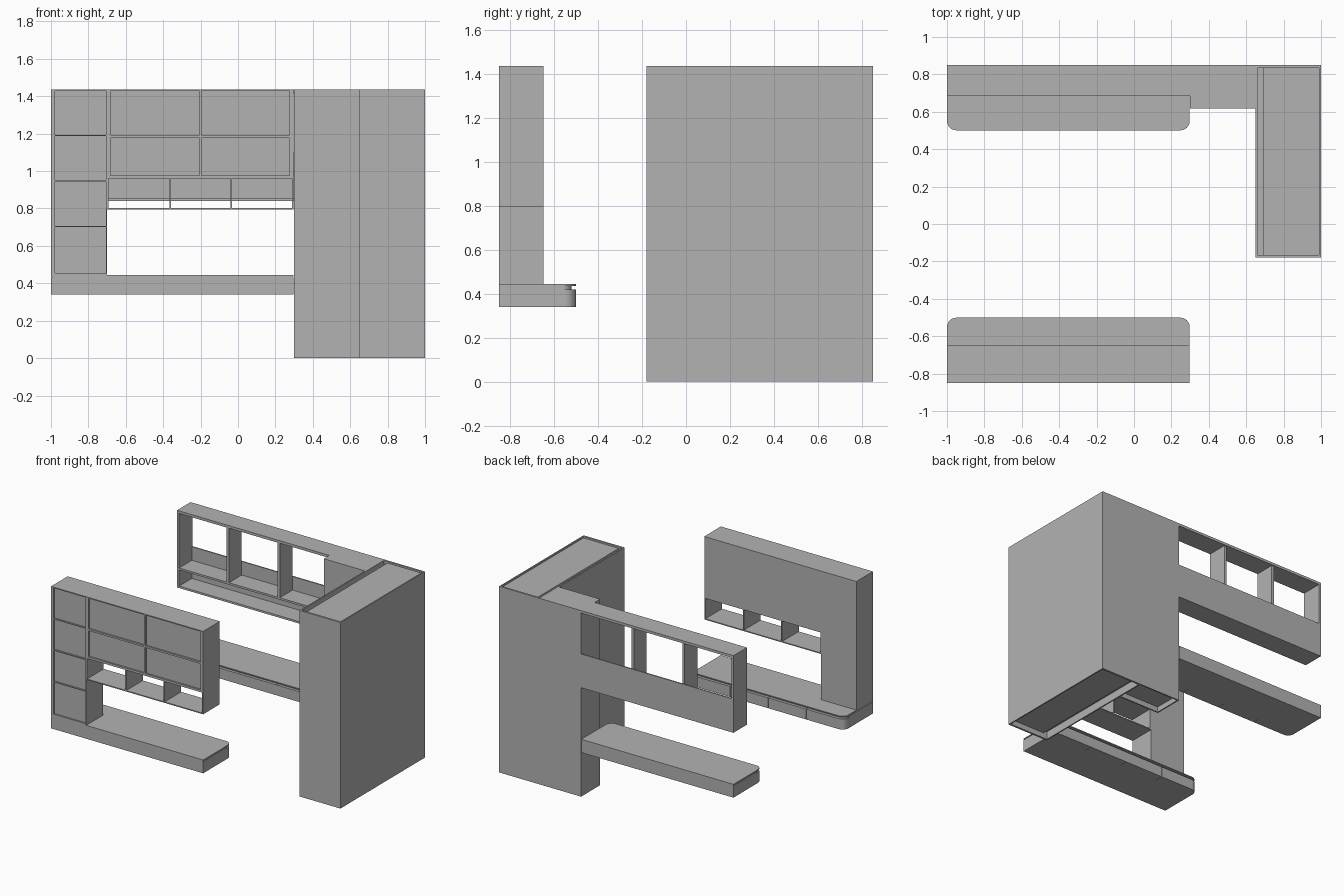
import bpy, bmesh, math

if "Cube" in bpy.data.objects:
    bpy.data.objects.remove(bpy.data.objects["Cube"])

grey = bpy.data.materials.new("dark_grey")
grey.diffuse_color = (0.45, 0.45, 0.45, 1)
grey.use_nodes = True
grey.node_tree.nodes["Principled BSDF"].inputs["Base Color"].default_value = grey.diffuse_color


def prism(name, outline, z0, z1):
    """Extrude a flat outline from z0 to z1."""
    bm = bmesh.new()
    face = bm.faces.new([bm.verts.new((x, y, z0)) for x, y in outline])
    ext = bmesh.ops.extrude_face_region(bm, geom=[face])
    for v in [g for g in ext["geom"] if isinstance(g, bmesh.types.BMVert)]:
        v.co.z = z1
    bmesh.ops.recalc_face_normals(bm, faces=bm.faces)
    me = bpy.data.meshes.new(name)
    bm.to_mesh(me)
    bm.free()
    me.materials.append(grey)
    ob = bpy.data.objects.new(name, me)
    bpy.context.collection.objects.link(ob)
    return ob


def box(name, x0, x1, y0, y1, z0, z1):
    return prism(name, [(x0, y0), (x1, y0), (x1, y1), (x0, y1)], z0, z1)


def rounded(x0, x1, back, front, r_left, r_right, side):
    """Outline with rounded corners on the aisle edge; side flips it in y."""
    pts = [(x0, back), (x1, back)]
    for cx, r, a0 in ((x1, r_right, 0), (x0, r_left, 90)):
        if r == 0:
            pts.append((cx, front))
            continue
        ox = cx - r if a0 == 0 else cx + r
        for i in range(9):
            a = math.radians(a0 + 90 * i / 8)
            pts.append((ox + r * math.cos(a), front - r + r * math.sin(a)))
    return [(x, y * side) for x, y in pts]


# Two long counters facing each other across the aisle
XE = 0.298
for side, label in ((1, "front"), (-1, "back")):
    prism(label + "_counter_top", rounded(-1, XE, -0.85, -0.501, 0.05, 0.05, side), 0.435, 0.443)
    prism(label + "_counter_body", rounded(-1, XE, -0.85, -0.56, 0, 0, side), 0.34, 0.43)
    prism(label + "_counter_rail", rounded(-0.995, XE - 0.005, -0.85, -0.522, 0.04, 0.04, side), 0.42, 0.435)
    # drawer fronts with a finger gap under the top
    w = (XE + 1) / 4
    for i in range(4):
        x0, x1 = -1 + i * w, -1 + (i + 1) * w
        prism(f"{label}_drawer_{i}", rounded(
            x0 + (0.001 if i else 0), x1 - (0.001 if i < 3 else 0), -0.56, -0.501,
            0.05 if i == 0 else 0, 0.05 if i == 3 else 0, side), 0.34, 0.42)

# Front wall unit: solid cores with a raised frame on the outer face
YF, YP, YI = -0.85, -0.838, -0.648
box("column_core", -1, -0.7, YP, YI, 0.443, 1.435)
box("wall_cabinet_core", -0.7, XE, YP, YI, 0.96, 1.435)
for x0, x1, z0 in ((-1, -0.978, 0.443), (-0.706, -0.7, 0.443), (-0.7, -0.682, 0.96),
                   (-0.207, -0.195, 0.96), (0.275, XE, 0.96)):
    box("frame_stile", x0, x1, YF, YP, z0, 1.435)
for z0, z1 in ((0.443, 0.455), (0.701, 0.707), (0.945, 0.952), (1.187, 1.193), (1.427, 1.435)):
    box("column_rail", -0.978, -0.706, YF, YP, z0, z1)
for z0, z1 in ((0.96, 0.977), (1.178, 1.192), (1.427, 1.435)):
    for x0, x1 in ((-0.682, -0.207), (-0.195, 0.275)):
        box("cabinet_rail", x0, x1, YF, YP, z0, z1)
# open cubbies under the wall cabinets
box("cubby_floor", -0.7, XE, YF, YI, 0.795, 0.803)
for x0, x1 in ((-0.7, -0.692), (-0.367, -0.358), (-0.04, -0.031), (0.288, XE)):
    box("cubby_divider", x0, x1, YF, YI, 0.803, 0.96)

# Back wall unit: window openings above a closed-back shelf
Y0, Y1, ZB = 0.685, 0.85, 1.1
box("back_unit_top", -1, 0.3, Y0, Y1, 1.415, 1.435)
box("back_unit_bottom", -1, 0.3, Y0, Y1, 0.84, 0.855)
box("back_unit_shelf", -1, 0.3, Y0, Y1 - 0.01, 0.98, 0.995)
box("back_unit_panel", -1, 0.3, Y1 - 0.01, Y1, 0.855, ZB)
box("back_unit_end", -1, -0.982, Y0, Y1 - 0.01, 0.855, 1.415)
box("back_unit_end_post", -1, -0.982, Y1 - 0.01, Y1, ZB, 1.415)
for x in (-0.567, -0.133):
    box("window_divider", x - 0.01, x + 0.01, Y0, Y1 - 0.01, 0.995, 1.415)

# Tall corner block joining the back unit to the tall cabinet
YC = 0.618
box("corner_block", 0.3, 0.65, YC, 0.85, 0.04, 1.435)
T = 0.01
box("corner_plinth_side", 0.3, 0.3 + T, YC, 0.85, 0, 0.04)
box("corner_plinth_front", 0.3 + T, 0.65, YC, YC + T, 0, 0.04)
box("corner_plinth_back", 0.3 + T, 0.65, 0.85 - T, 0.85, 0, 0.04)

# Tall cabinet: thin outer walls around a slightly recessed core
box("tall_wall_inner", 0.65, 0.66, -0.18, 0.85, 0, 1.435)
box("tall_wall_outer", 0.99, 1.0, -0.18, 0.85, 0, 1.435)
box("tall_wall_front", 0.66, 0.99, -0.18, -0.165, 0, 1.435)
box("tall_wall_back", 0.66, 0.99, 0.835, 0.85, 0, 1.435)
box("tall_core", 0.69, 0.99, -0.165, 0.835, 0.04, 1.423)
box("tall_core_groove", 0.66, 0.69, -0.165, 0.835, 0.06, 1.39)
